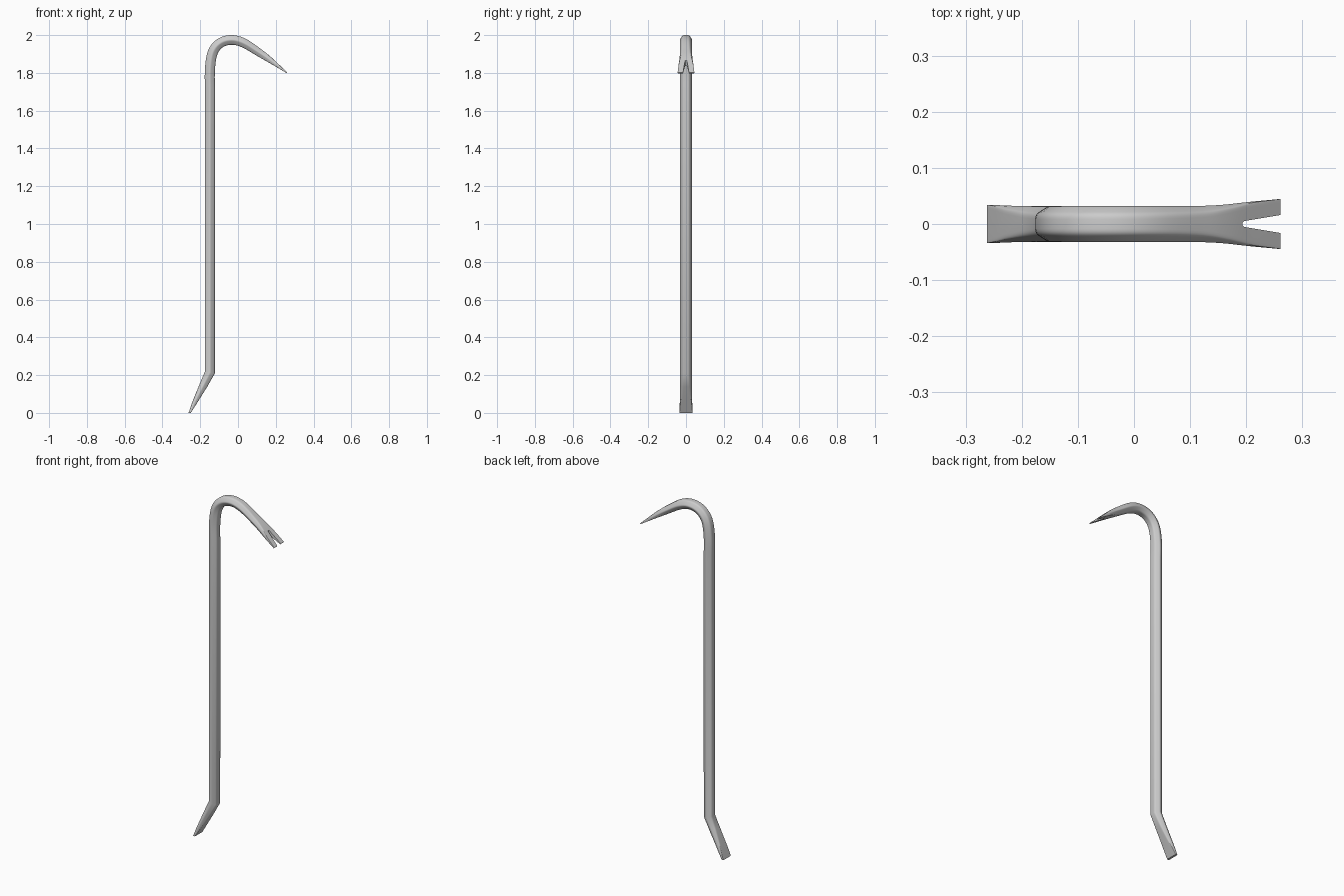
import bpy, bmesh, math
from mathutils import Vector

if "Cube" in bpy.data.objects:
    bpy.data.objects.remove(bpy.data.objects["Cube"])

# Stations along the bar: x, z, half thickness, half width (y), squareness (0 = hexagon, 1 = rectangle)
CHISEL = [(-0.256, 0.0, 0.006, 0.034, 1.0), (-0.237, 0.04, 0.0105, 0.0335, 0.85),
          (-0.217, 0.08, 0.015, 0.033, 0.6), (-0.182, 0.148, 0.0215, 0.033, 0.25),
          (-0.1485, 0.215, 0.0265, 0.034, 0.0)]
HOOK = [(-0.1485, 1.70, 0.0265, 0.034, 0), (-0.1485, 1.82, 0.0265, 0.034, 0),
        (-0.133, 1.91, 0.0265, 0.034, 0), (-0.092, 1.959, 0.026, 0.034, 0),
        (-0.032, 1.9745, 0.0255, 0.034, 0), (0.033, 1.957, 0.0245, 0.034, 0.05),
        (0.114, 1.906, 0.0205, 0.0335, 0.25), (0.16, 1.875, 0.0165, 0.035, 0.6),
        (0.205, 1.842, 0.010, 0.0395, 0.9), (0.260, 1.800, 0.0025, 0.0445, 1.0)]


def smooth_stations(pts, steps):
    """Catmull-Rom interpolation through the stations."""
    v = [Vector(p) for p in pts]
    v = [2 * v[0] - v[1]] + v + [2 * v[-1] - v[-2]]
    out = []
    for i in range(1, len(v) - 2):
        a, b, c, d = v[i - 1:i + 3]
        for s in range(steps):
            t = s / steps
            out.append(0.5 * (2 * b + (c - a) * t + (2 * a - 5 * b + 4 * c - d) * t * t
                              + (3 * b - a - 3 * c + d) * t ** 3))
    return out + [v[-2]]


def section(h, w, k, steps=4, cut=0.25):
    """Hexagon with rounded corners, morphing to a rectangle; points are (n, y)."""
    f = w * (0.5 + 0.5 * k)
    f = min(f, w)
    corners = [Vector(c) for c in ((0, w), (h, f), (h, -f), (0, -w), (-h, -f), (-h, f))]
    pts = []
    for i, c in enumerate(corners):
        a = c.lerp(corners[i - 1], cut)
        b = c.lerp(corners[(i + 1) % 6], cut * (1 - 0.6 * k))
        a = c.lerp(corners[i - 1], cut * (1 - 0.6 * k))
        for s in range(steps + 1):
            t = s / steps
            pts.append(a * (1 - t) ** 2 + c * 2 * t * (1 - t) + b * t * t)
    return pts


# Whole bar lofted from chisel tip to claw tip
stations = [Vector(p) for p in CHISEL] + smooth_stations(HOOK, 5)
bm = bmesh.new()
rings = []
for i, (x, z, h, w, k) in enumerate(stations):
    p, q = stations[max(i - 1, 0)], stations[min(i + 1, len(stations) - 1)]
    here = Vector((x, z))
    d1 = (here - p.xy).normalized() if i else Vector((0, 0))
    d2 = (q.xy - here).normalized() if i < len(stations) - 1 else Vector((0, 0))
    t = (d1 + d2).normalized()
    if i == 0:
        t = Vector((0, 1))      # chisel tip is cut level with the ground
    rings.append([bm.verts.new((x + t.y * n, y, z - t.x * n)) for n, y in section(h, w, k)])
for a, b in zip(rings, rings[1:]):
    for j in range(len(a)):
        m = (j + 1) % len(a)
        bm.faces.new((a[j], a[m], b[m], b[j]))
bm.faces.new(rings[0])
bm.faces.new(rings[-1])
bmesh.ops.recalc_face_normals(bm, faces=bm.faces)
mesh = bpy.data.meshes.new("pry_bar")
bm.to_mesh(mesh)
bm.free()
bar = bpy.data.objects.new("pry_bar", mesh)
bpy.context.collection.objects.link(bar)

# V notch cutter with a rounded root for the nail claw
outline = [(0.30, 0.0225)] + [(0.199 - 0.006 * math.sin(a), 0.0057 * math.cos(a))
                              for a in (math.pi * s / 6 for s in range(7))] + [(0.30, -0.0225)]
bm = bmesh.new()
base = bm.faces.new([bm.verts.new((x, y, 1.7)) for x, y in outline])
top = bmesh.ops.extrude_face_region(bm, geom=[base])["geom"]
bmesh.ops.translate(bm, vec=(0, 0, 0.3), verts=[g for g in top if isinstance(g, bmesh.types.BMVert)])
bmesh.ops.recalc_face_normals(bm, faces=bm.faces)
cut_mesh = bpy.data.meshes.new("claw_notch_cutter")
bm.to_mesh(cut_mesh)
bm.free()
cutter = bpy.data.objects.new("claw_notch_cutter", cut_mesh)
bpy.context.collection.objects.link(cutter)
cutter.hide_render = True

mod = bar.modifiers.new("claw_notch", 'BOOLEAN')
mod.operation = 'DIFFERENCE'
mod.solver = 'EXACT'
mod.object = cutter
bpy.context.view_layer.objects.active = bar
bar.select_set(True)
bpy.ops.object.modifier_apply(modifier=mod.name)
bpy.data.objects.remove(cutter)
bpy.ops.object.shade_smooth_by_angle(angle=math.radians(35))
